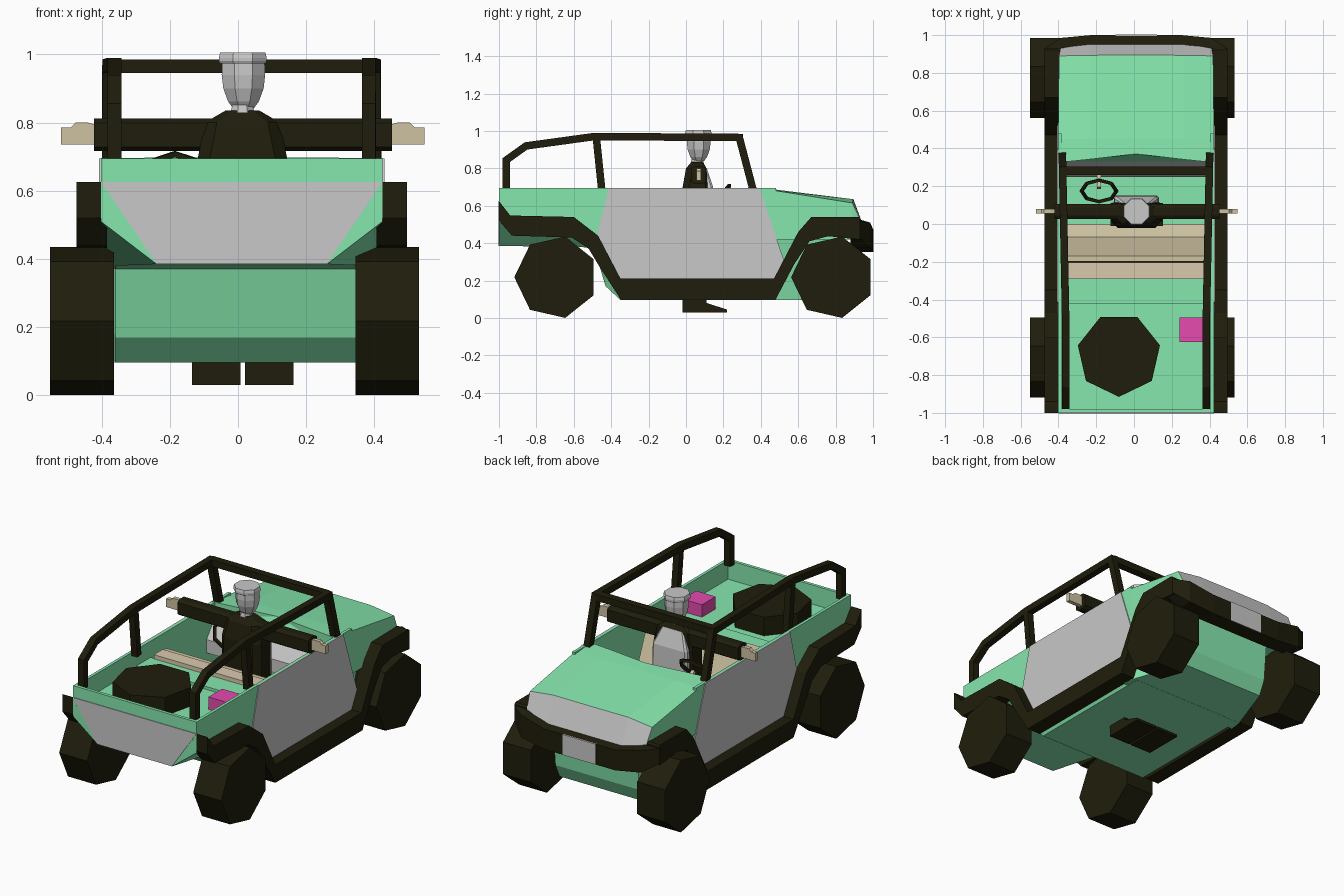
import bpy, bmesh, math
from mathutils import Vector

if "Cube" in bpy.data.objects:
    bpy.data.objects.remove(bpy.data.objects["Cube"])

def mat(name, r, g, b):
    m = bpy.data.materials.new(name)
    m.diffuse_color = (r, g, b, 1)
    m.use_nodes = True
    m.node_tree.nodes["Principled BSDF"].inputs["Base Color"].default_value = m.diffuse_color
    return m

GREEN = mat("mint green", .24, .80, .42)
GREY = mat("light grey", .58, .58, .58)
BLACK = mat("olive black", .014, .0125, .0035)
TAN = mat("tan", .62, .54, .36)
PALE = mat("pale tan", .70, .59, .42)
PINK = mat("pink", .78, .07, .43)
CX = .011   # body centre line

def finish(name, bm, m):
    bmesh.ops.recalc_face_normals(bm, faces=bm.faces)
    me = bpy.data.meshes.new(name)
    bm.to_mesh(me)
    bm.free()
    me.materials.append(m)
    o = bpy.data.objects.new(name, me)
    bpy.context.collection.objects.link(o)
    return o

def loft(name, rings, m):
    bm = bmesh.new()
    vs = [[bm.verts.new(p) for p in r] for r in rings]
    n = len(vs[0])
    for a, b in zip(vs, vs[1:]):
        for i in range(n):
            j = (i + 1) % n
            bm.faces.new((a[i], a[j], b[j], b[i]))
    caps = [bm.faces.new(vs[0]), bm.faces.new(vs[-1])]
    for f in caps:
        f.normal_update()
    bmesh.ops.triangulate(bm, faces=caps)
    return finish(name, bm, m)

def prism_x(name, prof, a, b, m):
    return loft(name, [[(x, y, z) for y, z in prof] for x in (a, b)], m)

def box(name, x0, x1, y0, y1, z0, z1, m):
    return prism_x(name, [(y0, z0), (y1, z0), (y1, z1), (y0, z1)], x0, x1, m)

def rings_z(name, c, levels, n, m, turn=.5):
    # stacked polygon rings: (z, radius)
    return loft(name, [[(c[0] + r * math.cos(2 * math.pi * (i + turn) / n),
                         c[1] + r * math.sin(2 * math.pi * (i + turn) / n), z)
                        for i in range(n)] for z, r in levels], m)

def band(path, w):
    # constant-width outline round an open path
    p = [Vector(q) for q in path]
    left, right = [], []
    for i, q in enumerate(p):
        d = [(p[k + 1] - p[k]).normalized() for k in (i - 1, i) if 0 <= k < len(p) - 1]
        nrm = [Vector((-e.y, e.x)) for e in d]
        t = sum(nrm, Vector((0, 0))).normalized()
        t *= w / 2 / t.dot(nrm[0])
        left.append(tuple(q + t))
        right.append(tuple(q - t))
    return left + right[::-1]

def sym3(half):
    # mirror a half section (x, y, z) across the centre line
    return [(CX + x, y, z) for x, y, z in half] + [(CX - x, y, z) for x, y, z in reversed(half)]

def sym(half, y):
    return sym3([(x, y, z) for x, z in half])

# ---- open tub: bed and cabin as U sections
def tub(y, zs, w, zb, floor):
    return sym([(w, zb), (.413, zs), (.413, .695), (.395, .695), (.395, floor)], y)

BED = .58
loft("cargo_bed", [tub(-1, .51, .25, .385, BED), tub(-.56, .43, .37, .38, BED),
                   tub(-.49, .40, .37, .37, BED), tub(-.43, .30, .37, .17, BED),
                   tub(-.35, .17, .37, .096, BED), tub(-.29, .17, .37, .096, BED)], GREEN)
loft("cabin_tub", [tub(y, .17, .37, .096, .14) for y in (-.29, .48)], GREEN)
box("tailgate_wall", CX - .41, CX + .41, -.999, -.98, .55, .695, GREEN)
loft("tailgate_panel", [[(CX + x, y, z) for x, z in
     ((-.412, .625), (.412, .625), (.25, .386), (-.25, .386))] for y in (-.996, -1.003)], GREY)
box("bed_step", CX - .4, CX + .4, -.42, -.285, .3, .597, GREEN)

# ---- hood with creased top, rounded grey grille face
hood = loft("hood", [
    sym3([(.413, .325, .60), (.413, .325, .696), (.25, .342, .697), (.01, .37, .697)]),
    sym3([(.413, .45, .42), (.413, .45, .685), (.25, .45, .69), (.01, .45, .69)]),
    sym3([(.408, .89, .42), (.408, .89, .615), (.25, .893, .635), (.01, .895, .635)]),
    sym3([(.40, .93, .42), (.40, .93, .53), (.25, .957, .47), (.01, .957, .47)])], GREEN)
hood.data.materials.append(GREY)
for f in hood.data.polygons:
    if f.normal.y > .5 and f.center.y > .88:
        f.material_index = 1

def nose(y, w, bot):
    return sym([(w, bot), (w, .47)], y)

loft("lower_nose", [nose(.40, .40, .097), nose(.48, .39, .097), nose(.79, .28, .097),
                    nose(.83, .28, .18), nose(.85, .28, .4)], GREEN)
prism_x("dashboard", [(.25, .42), (.25, .5), (.385, .688), (.385, .42)], CX - .395, CX + .395, GREY)

# ---- sides: fender and sill band, door plate
fender = [(-1, .625), (-.94, .548), (-.60, .54), (-.47, .44), (-.35, .21), (.47, .21), (.60, .46),
          (.67, .54), (.92, .54), (.93, .53), (.93, .42), (.92, .42), (.76, .437), (.66, .41),
          (.58, .29), (.48, .1), (-.35, .1), (-.46, .27), (-.52, .37), (-.61, .43),
          (-.93, .44), (-1, .52)]
door = [(-.412, .695), (-.48, .43), (-.35, .18), (.48, .18), (.53, .29), (.393, .695)]
for s, side in ((1, "right"), (-1, "left")):
    prism_x(side + "_fender_and_sill", fender, CX + s * .395, CX + s * .484, BLACK)
    prism_x(side + "_door", door, CX + s * .411, CX + s * .418, GREY)

# ---- front bumper: drops and bows forward toward the middle
loft("front_bumper", [[(CX + x, a, z0), (CX + x, b, z0), (CX + x, b, z1), (CX + x, a, z1 + .02)]
     for x, a, b, z0, z1 in ((-.484, .88, .93, .43, .52), (-.40, .88, .985, .375, .51),
                             (-.24, .90, 1, .352, .475), (.24, .90, 1, .352, .475),
                             (.40, .88, .985, .375, .51), (.484, .88, .93, .43, .52))], BLACK)
box("number_plate", CX - .11, CX + .11, .995, 1.003, .353, .476, GREY)

# ---- wheels: seven-sided
def heptagon(r, cy, cz):
    return [(cy + r * math.cos(2 * math.pi * (i + .5) / 7),
             cz + r * math.sin(2 * math.pi * (i + .5) / 7)) for i in range(7)]

for y, end in ((.785, "front"), (-.695, "rear")):
    for s, side in ((1, "right"), (-1, "left")):
        prism_x(f"{end}_{side}_wheel", heptagon(.223, y, .218), -.01 + s * .354, -.01 + s * .541, BLACK)
rings_z("spare_wheel", (-.08, -.692), [(.57, .223), (.692, .223)], 7, BLACK, turn=0)
spare = bpy.data.objects["spare_wheel"]
for i, v in enumerate(spare.data.vertices):     # flat edge toward the seats
    a = math.pi / 2 + 2 * math.pi * (i % 7 + .5) / 7
    v.co.x, v.co.y = -.08 + .223 * math.cos(a), -.692 + .223 * math.sin(a)
box("cargo_box", .24, .37, -.625, -.495, .57, .655, PINK)

# ---- roll cage, splayed slightly toward the windscreen
rail = [(-.96, .68), (-.96, .845), (-.855, .92), (-.49, .97), (.285, .965), (.36, .68)]
for x, s, side in ((.383, 1, "right"), (-.362, -1, "left")):
    for name, path in (("_roll_rail", rail), ("_middle_post", [(-.48, .97), (-.45, .68)])):
        o = prism_x(side + name, band(path, .04), x - .02, x + .02, BLACK)
        for v in o.data.vertices:
            v.co.x += s * .02 * max(0, v.co.y + .5)
box("windscreen_bar", -.38, .40, .26, .305, .945, .985, BLACK)

# ---- bench seat
box("seat_back_top", CX - .37, CX + .37, -.29, -.205, .4, .622, PALE)
box("seat_seam", CX - .37, CX + .37, -.21, -.19, .4, .61, BLACK)
prism_x("seat_front", [(-.195, .615), (-.195, .14), (0, .14), (0, .36), (-.07, .38), (-.17, .615)],
        CX - .37, CX + .37, TAN)

# ---- steering wheel and column
bpy.ops.mesh.primitive_torus_add(major_segments=8, minor_segments=4, major_radius=.092,
                                 minor_radius=.012, location=(-.185, .175, .635),
                                 rotation=(math.radians(52), 0, 0))
bpy.context.object.name = "steering_wheel"
bpy.context.object.data.materials.append(BLACK)
prism_x("steering_column", band([(.19, .63), (.30, .56)], .02), -.195, -.175, TAN)

# ---- standing driver with outstretched arms
for x0, x1, side in ((-.135, .008, "left"), (.02, .163, "right")):
    prism_x(side + "_shoe", [(-.02, .03), (.22, .03), (.22, .045), (.11, .08), (.11, .11), (-.02, .11)],
            x0, x1, BLACK)
    box(side + "_leg", x0 + .01, x1 - .01, -.01, .11, .1, .42, BLACK)

def slab(w, y0, y1, z, c=.035):
    # chamfered slab outline
    return [(.013 + x, y, z) for x, y in ((-w + c, y0), (w - c, y0), (w, y0 + c), (w, y1 - c / 3),
                                          (w - c / 3, y1), (c / 3 - w, y1), (-w, y1 - c / 3), (-w, y0 + c))]

loft("jacket", [slab(.135, -.02, .115, .38), slab(.13, -.018, .115, .70),
                slab(.11, 0, .11, .80), slab(.05, .03, .09, .835, .02)], BLACK)
loft("shirt_front", [slab(.12, .08, .15, .38), slab(.115, .08, .145, .70),
                     slab(.07, .08, .112, .80, .02)], GREY)
loft("arms", [[(x, .066 + a, .764 + b) for a, b in
               ((-.04, -.035), (-.04, .035), (-.02, .048), (.02, .048), (.04, .035),
                (.04, -.035), (.02, -.048), (-.02, -.048))]
              for x in (-.422, .452)], BLACK)
for s, side in ((1, "right"), (-1, "left")):
    loft(side + "_hand", [[(.014 + s * x, y, z) for y, z in
         ((.055, .735), (.08, .735), (.08, t), (.055, t))]
         for x, t in ((.42, .79), (.455, .80), (.49, .80), (.505, .785), (.533, .785))], TAN)
rings_z("neck", (.013, .06), [(.82, .04), (.86, .03)], 8, GREY)
rings_z("head", (.016, .068), [(.838, .03), (.862, .049), (.90, .064), (.94, .069), (.98, .067)], 8, GREY)
rings_z("cap", (.014, .066), [(.973, .072), (.98, .076), (.99, .076), (1.005, .072)], 8, GREY)
